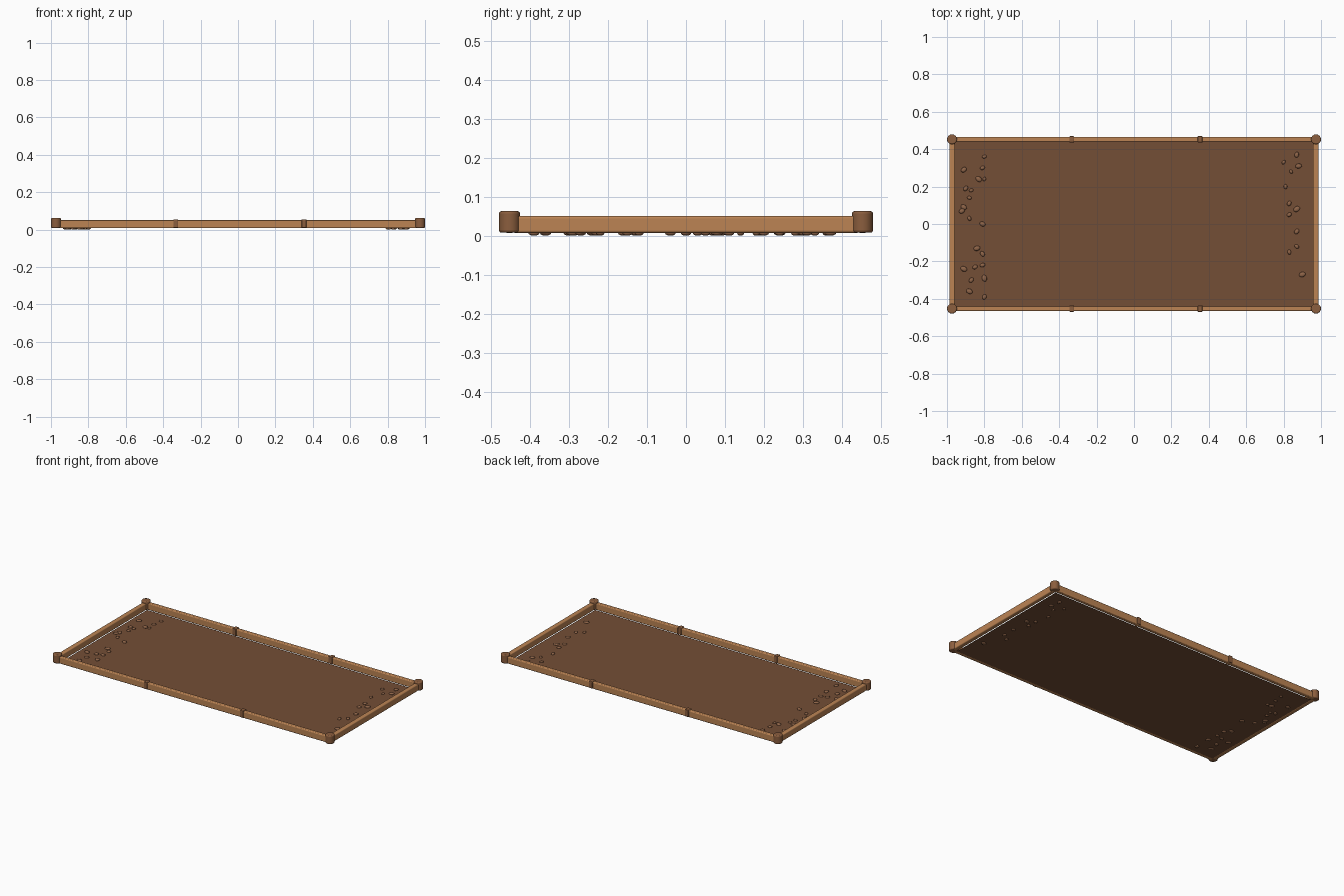
import bpy, math, random
from mathutils import Vector

random.seed(4)
if "Cube" in bpy.data.objects:
    bpy.data.objects.remove(bpy.data.objects["Cube"])


def material(name, srgb):
    col = [((c / 255 + 0.055) / 1.055) ** 2.4 for c in srgb] + [1]
    m = bpy.data.materials.new(name)
    m.use_nodes = True
    m.diffuse_color = col
    m.node_tree.nodes["Principled BSDF"].inputs["Base Color"].default_value = col
    return m


RAIL = material("light wood", (188, 132, 84))
POST = material("dark wood", (139, 94, 62))
SOIL = material("soil", (116, 78, 54))
STONE = material("pebble", (142, 100, 72))


def finish(name, mat, scale, bevel=0, angle=40):
    ob = bpy.context.object
    ob.name = name
    ob.scale = scale
    bpy.ops.object.transform_apply(location=False, rotation=False, scale=True)
    ob.data.materials.append(mat)
    if bevel:
        b = ob.modifiers.new("Bevel", "BEVEL")
        b.width, b.segments = bevel, 3
    bpy.ops.object.shade_smooth_by_angle(angle=math.radians(angle))
    return ob


def box(name, mat, loc, size, bevel):
    bpy.ops.mesh.primitive_cube_add(size=1, location=loc)
    return finish(name, mat, size, bevel)


# Thin soil sheet
bpy.ops.mesh.primitive_plane_add(size=1, location=(0, 0, 0.006))
finish("soil_bed", SOIL, (1.915, 0.882, 1))

# Rails, with two clamps on each long one
for s, side in ((-1, "front"), (1, "back")):
    box(side + "_rail", RAIL, (0, s * 0.4525, 0.029), (1.93, 0.025, 0.043), 0.005)
    for x, end in ((-0.333, "right"), (0.353, "left")):
        box(f"{side}_{end}_clamp", POST, (x, s * 0.4525, 0.032),
            (0.026, 0.034, 0.046), 0.004)
for s, side in ((-1, "right"), (1, "left")):
    box(side + "_rail", RAIL, (s * 0.972, 0, 0.029), (0.029, 0.89, 0.043), 0.006)

# Round corner posts
for sx, side in ((-1, "right"), (1, "left")):
    for sy, end in ((-1, "front"), (1, "back")):
        bpy.ops.mesh.primitive_cylinder_add(
            vertices=16, radius=0.0268, depth=0.055,
            location=(sx * 0.9732, sy * 0.4525, 0.0355))
        finish(f"{end}_{side}_post", POST, (1, 1, 1), 0.006)

# Pebbles scattered along both ends: x offset from the centre, y
right_end = [(.80, .36), (.81, .30), (.80, .24), (.83, .24), (.91, .29), (.90, .19),
             (.87, .18), (.88, .14), (.91, .09), (.92, .07), (.88, .03), (.81, 0),
             (.84, -.13), (.81, -.16), (.85, -.23), (.81, -.22), (.91, -.24),
             (.87, -.30), (.80, -.29), (.88, -.36), (.80, -.39)]
left_end = [(.87, .37), (.80, .33), (.88, .31), (.84, .28), (.81, .20), (.83, .11),
            (.87, .08), (.83, .05), (.87, -.04), (.87, -.12), (.83, -.15), (.90, -.27)]
for s, side, spots in ((-1, "right", right_end), (1, "left", left_end)):
    for i, (x, y) in enumerate(spots):
        r = random.uniform(0.011, 0.019)
        bpy.ops.mesh.primitive_uv_sphere_add(
            segments=10, ring_count=6, location=Vector((s * x, y, 0.007)),
            rotation=(0, 0, random.uniform(0, math.pi)))
        finish(f"{side}_pebble_{i + 1}", STONE, (r, r * 0.75, 0.007), angle=60)
